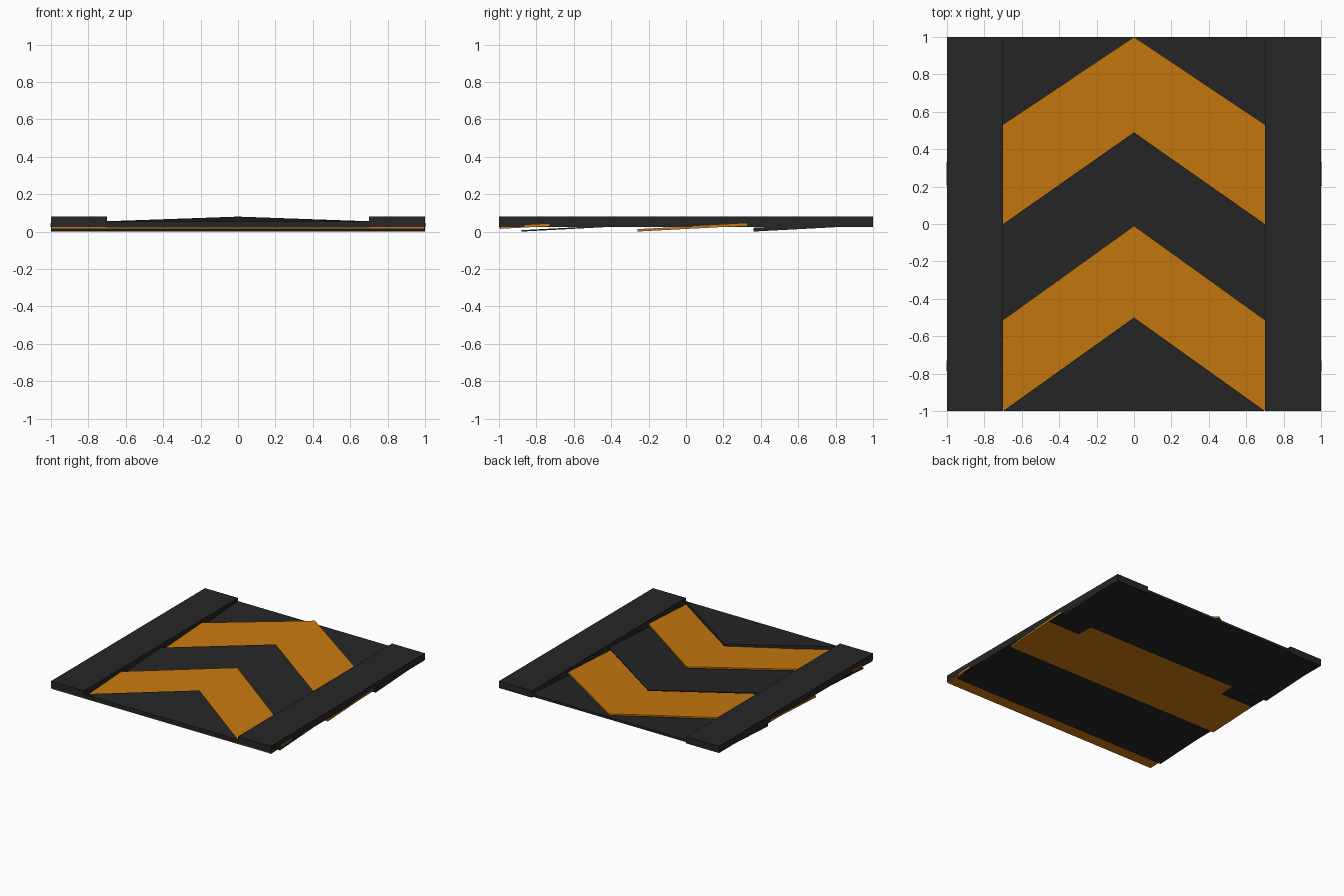
import bpy
import bmesh

if "Cube" in bpy.data.objects:
    bpy.data.objects.remove(bpy.data.objects["Cube"])


def material(name, rgb):
    m = bpy.data.materials.new(name)
    m.diffuse_color = (*rgb, 1)
    m.use_nodes = True
    m.node_tree.nodes["Principled BSDF"].inputs["Base Color"].default_value = m.diffuse_color
    return m


DARK = material("dark rubber", (0.019, 0.019, 0.019))
ORANGE = material("warning orange", (0.58, 0.19, 0.005))
SLOPE = 0.053   # rise of every plate towards the back
PEAK = 0.08     # height of every arrow tip


def prism(name, outline, top, bottom, mat):
    """Solid over an xy outline (counter-clockwise) between two height functions."""
    bm = bmesh.new()
    up = [bm.verts.new((x, y, top(y))) for x, y in outline]
    low = [bm.verts.new((x, y, bottom(y))) for x, y in outline]
    bm.faces.new(up)
    bm.faces.new(low[::-1])
    n = len(outline)
    for i in range(n):
        j = (i + 1) % n
        bm.faces.new((low[i], low[j], up[j], up[i]))
    bmesh.ops.recalc_face_normals(bm, faces=bm.faces)
    mesh = bpy.data.meshes.new(name)
    bm.to_mesh(mesh)
    bm.free()
    mesh.materials.append(mat)
    obj = bpy.data.objects.new(name, mesh)
    bpy.context.collection.objects.link(obj)


def tilted_plate(name, outline, tip, thickness, mat):
    def top(y):
        return PEAK - SLOPE * (tip - y)
    prism(name, outline, top, lambda y: top(y) - thickness, mat)


def arrow_plate(name, rear, tip, drop, thickness, mat, rear_w, front_w):
    """Straight rear edge, pointed front edge."""
    outline = [(-rear_w, rear), (rear_w, rear), (front_w, tip - drop),
               (0, tip), (-front_w, tip - drop)]
    tilted_plate(name, outline, tip, thickness, mat)


# side rails
for name, a, b in (("left_rail", -1, -0.7), ("right_rail", 0.7, 1)):
    prism(name, [(a, -1), (b, -1), (b, 1), (a, 1)],
          lambda y: 0.08, lambda y: 0.024, DARK)

# overlapping arrow plates, back to front
tilted_plate("back_plate", [(-0.999, 0.36), (0.999, 0.36), (0.999, 1), (-0.999, 1)],
             1.49, 0.02, DARK)
arrow_plate("back_orange_arrow", -0.26, 1.0, 0.67, 0.013, ORANGE, 0.998, 1.002)
arrow_plate("middle_dark_arrow", -0.88, 0.49, 0.70, 0.0074, DARK, 0.999, 0.999)
arrow_plate("front_orange_arrow", -0.995, -0.01, 0.72, 0.013, ORANGE, 0.998, 1.002)

# front wedge
prism("front_wedge", [(-0.7, -1), (0.7, -1), (0, -0.5)],
      lambda y: PEAK - SLOPE * (-0.5 - y),
      lambda y: 0.022 + 0.08 * (y + 1), DARK)
